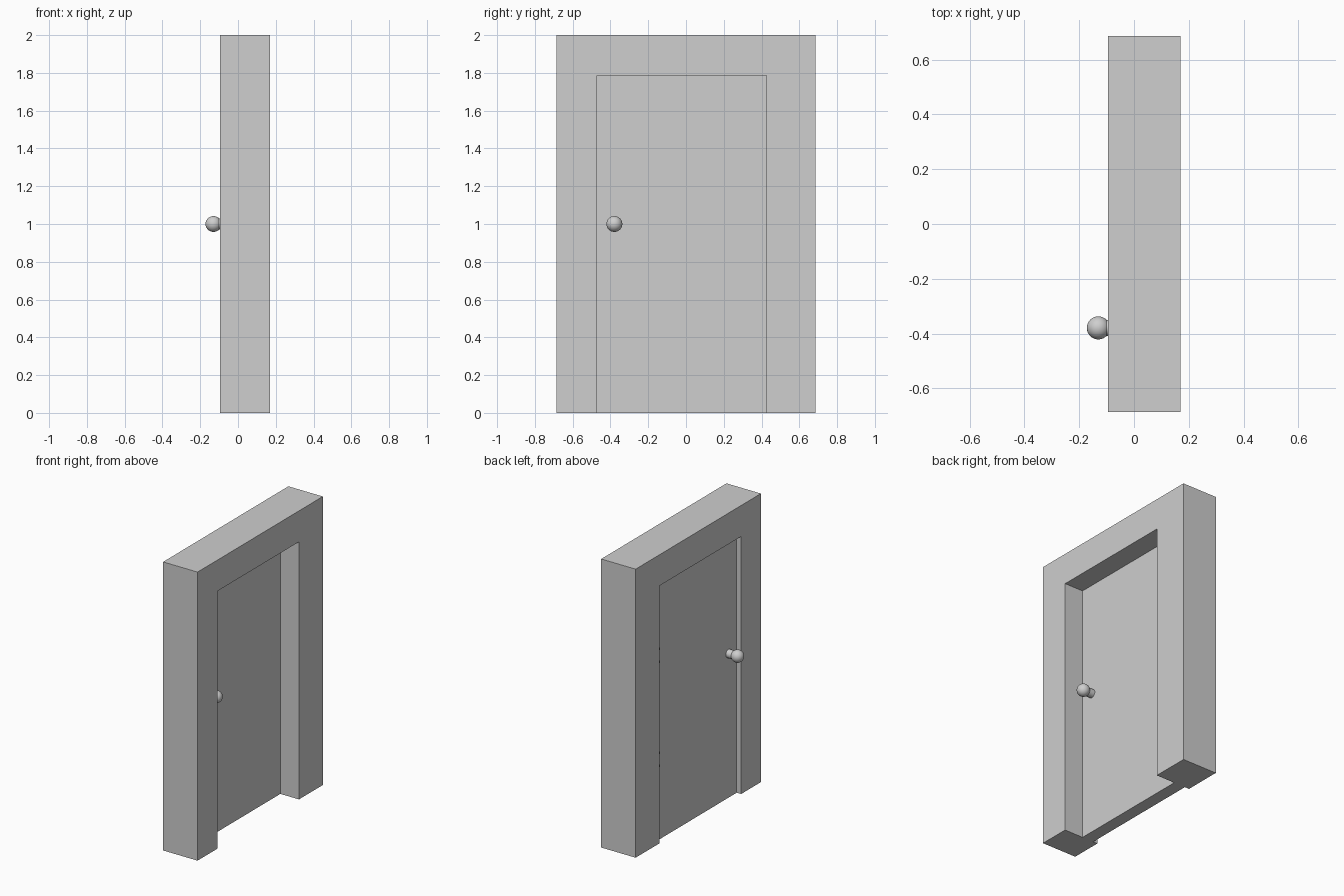
import bpy
import bmesh
from mathutils import Matrix, Vector

cube = bpy.data.objects.get("Cube")
if cube:
    bpy.data.objects.remove(cube, do_unlink=True)

GREY = (0.62, 0.62, 0.62, 1)
grey = bpy.data.materials.new("plain_grey")
grey.use_nodes = True
grey.diffuse_color = GREY
grey.node_tree.nodes["Principled BSDF"].inputs["Base Color"].default_value = GREY

# Key dimensions
BACK, FRONT = -0.094, 0.17            # wall faces along x
DOOR_BACK, DOOR_FRONT = -0.06, 0.027  # door faces along x
HALF, HEIGHT = 0.686, 2.0
OPEN_A, OPEN_B, OPEN_TOP = -0.47, 0.425, 1.785
KNOB_Y, KNOB_Z = -0.379, 1.0


def finish(name, bm, smooth=False):
    bmesh.ops.recalc_face_normals(bm, faces=bm.faces)
    mesh = bpy.data.meshes.new(name)
    bm.to_mesh(mesh)
    bm.free()
    mesh.materials.append(grey)
    obj = bpy.data.objects.new(name, mesh)
    bpy.context.collection.objects.link(obj)
    if smooth:
        bpy.ops.object.select_all(action="DESELECT")
        obj.select_set(True)
        bpy.context.view_layer.objects.active = obj
        bpy.ops.object.shade_smooth_by_angle()
    return obj


def extrude_profile(name, points, x0, x1):
    """Extrude a (y, z) outline along x."""
    bm = bmesh.new()
    face = bm.faces.new([bm.verts.new((x0, y, z)) for y, z in points])
    grown = bmesh.ops.extrude_face_region(bm, geom=[face], use_keep_orig=True)
    moved = [v for v in grown["geom"] if isinstance(v, bmesh.types.BMVert)]
    bmesh.ops.translate(bm, verts=moved, vec=(x1 - x0, 0, 0))
    return finish(name, bm)


def box_points(y0, y1, z0, z1):
    return [(y0, z0), (y1, z0), (y1, z1), (y0, z1)]


def add_rod(bm, x0, x1, y, z, radius, sides):
    """Cylinder lying along x."""
    place = Matrix.Translation(((x0 + x1) / 2, y, z)) @ Matrix.Rotation(1.5708, 4, "Y")
    bmesh.ops.create_cone(bm, cap_ends=True, segments=sides, radius1=radius,
                          radius2=radius, depth=abs(x1 - x0), matrix=place)


# Surround with a doorway cut through to the ground
extrude_profile("door_frame", [
    (-HALF, 0), (OPEN_A, 0), (OPEN_A, OPEN_TOP), (OPEN_B, OPEN_TOP),
    (OPEN_B, 0), (HALF, 0), (HALF, HEIGHT), (-HALF, HEIGHT)], BACK, FRONT)

# Door slab
extrude_profile("door_panel", box_points(OPEN_A, OPEN_B, 0, OPEN_TOP), DOOR_BACK, DOOR_FRONT)

# A round knob on a short stem on each side
for side, face, sign in (("front", DOOR_FRONT, 1), ("back", DOOR_BACK, -1)):
    centre = Vector((face + sign * 0.07, KNOB_Y, KNOB_Z))
    bm = bmesh.new()
    bmesh.ops.create_uvsphere(bm, u_segments=32, v_segments=16, radius=0.042,
                              matrix=Matrix.Translation(centre))
    finish(side + "_knob", bm, smooth=True)
    bm = bmesh.new()
    add_rod(bm, face, centre.x, KNOB_Y, KNOB_Z, 0.029, 32)
    finish(side + "_knob_stem", bm, smooth=True)

# Hinges: thin leaves with two screws each on the back of the door
for label, z in (("lower", 0.56), ("upper", 1.28)):
    extrude_profile(label + "_hinge_leaf", box_points(OPEN_B - 0.045, OPEN_B, z - 0.06, z + 0.06),
                    DOOR_BACK - 0.002, DOOR_BACK)
    bm = bmesh.new()
    for dz in (-0.045, 0.045):
        add_rod(bm, DOOR_BACK - 0.006, DOOR_BACK, OPEN_B - 0.038, z + dz, 0.01, 16)
    finish(label + "_hinge_screws", bm, smooth=True)
